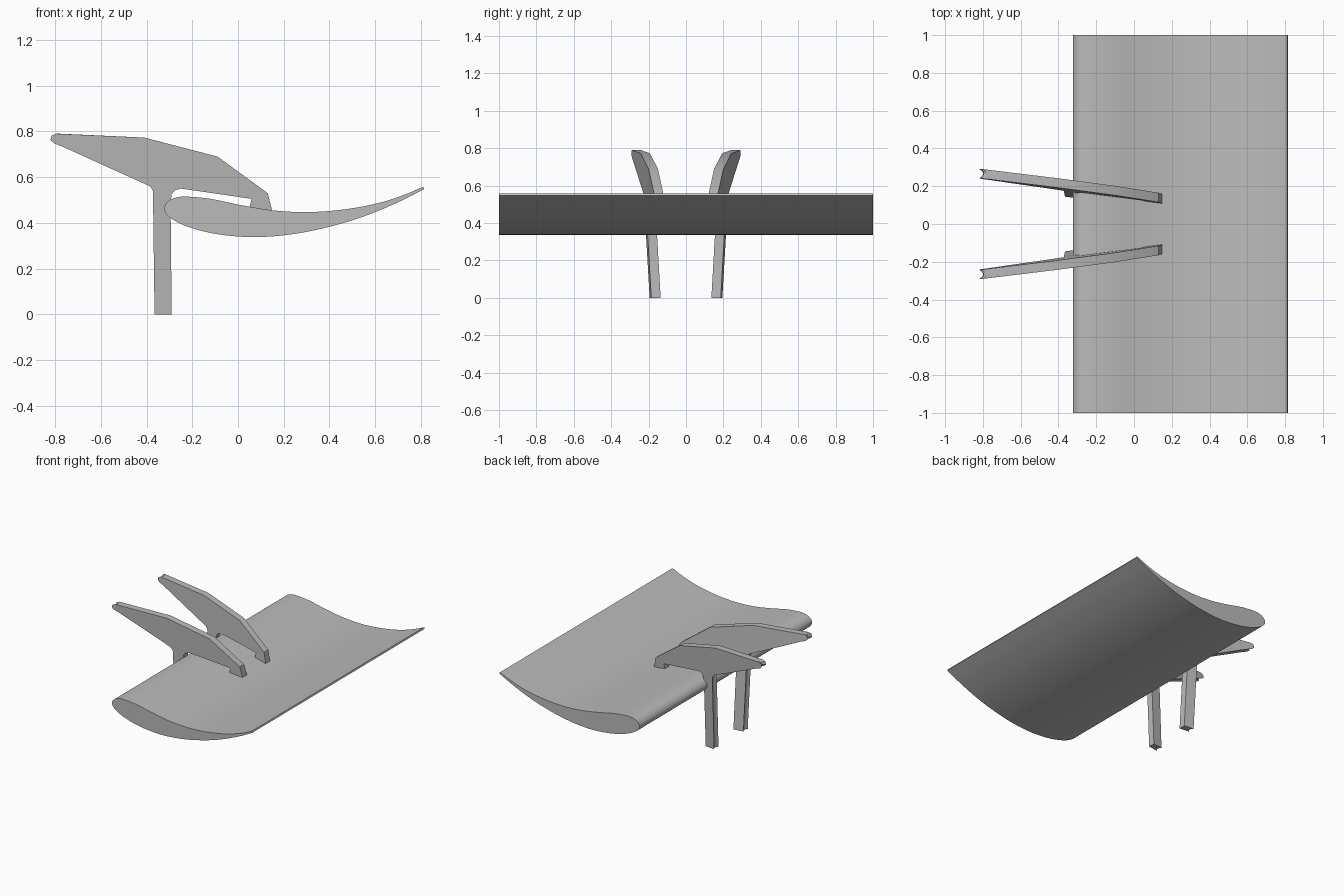
import bpy
from mathutils import Vector

cube = bpy.data.objects.get("Cube")
if cube:
    bpy.data.objects.remove(cube)

grey = bpy.data.materials.new("satin_grey")
grey.use_nodes = True
GREY = (0.5, 0.5, 0.5, 1)
grey.diffuse_color = GREY
grey.node_tree.nodes["Principled BSDF"].inputs["Base Color"].default_value = GREY


def smooth_path(points, steps=5):
    """Catmull-Rom curve through the points."""
    pts = [Vector(p) for p in points]
    pts = [2 * pts[0] - pts[1]] + pts + [2 * pts[-1] - pts[-2]]
    out = []
    for a, b, c, d in zip(pts, pts[1:], pts[2:], pts[3:]):
        for i in range(steps):
            t = i / steps
            out.append(0.5 * (2 * b + (c - a) * t + (2 * a - 5 * b + 4 * c - d) * t**2
                              + (3 * b - a - 3 * c + d) * t**3))
    return out + [pts[-2]]


def loft(name, rings, angle):
    """Skin equal rings and cap both ends."""
    n = len(rings[0])
    verts = [v for ring in rings for v in ring]
    faces = [list(range(n)), list(range(len(verts) - 1, len(verts) - n - 1, -1))]
    for r in range(len(rings) - 1):
        for i in range(n):
            j = (i + 1) % n
            faces.append([r * n + j, r * n + i, (r + 1) * n + i, (r + 1) * n + j])
    mesh = bpy.data.meshes.new(name)
    mesh.from_pydata(verts, [], faces)
    mesh.materials.append(grey)
    obj = bpy.data.objects.new(name, mesh)
    bpy.context.collection.objects.link(obj)
    bpy.ops.object.select_all(action='DESELECT')
    obj.select_set(True)
    bpy.context.view_layer.objects.active = obj
    bpy.ops.object.mode_set(mode='EDIT')
    bpy.ops.mesh.select_all(action='SELECT')
    bpy.ops.mesh.normals_make_consistent(inside=False)
    bpy.ops.object.mode_set(mode='OBJECT')
    bpy.ops.object.shade_smooth_by_angle(angle=angle)
    return obj


# Wing blade: cambered section from trailing edge over the top, round the nose and back
section = smooth_path([
    (.81, .558), (.72, .52), (.6, .483), (.45, .457), (.3, .447), (.15, .455), (0, .48),
    (-.12, .505), (-.23, .515), (-.28, .508), (-.31, .49), (-.323, .46), (-.3, .425),
    (-.23, .387), (-.13, .358), (-.02, .342), (.1, .338), (.25, .352), (.4, .383),
    (.55, .428), (.7, .49), (.815, .548)])
loft("wing_blade", [[(x, y, z) for x, z in section] for y in (-1, 1)], 0.6)

# Swan-neck brackets: (x, z, depth of the scoop in the leading edge)
outline = [
    (-.795, .79, .012), (-.41, .773, 0), (-.09, .69, 0), (.13, .53, 0), (.15, .45, 0),
    (.05, .465, 0), (.06, .505, 0), (-.25, .55, 0), (-.275, .543, 0), (-.29, .525, 0),
    (-.295, .49, 0), (-.29, 0, 0), (-.365, 0, .012), (-.372, .54, .012), (-.385, .56, 0),
    (-.76, .73, .012), (-.805, .748, .02), (-.82, .762, .022), (-.815, .782, .02)]
HALF = 0.025
for side, name in ((1, "left_bracket"), (-1, "right_bracket")):
    rings = []
    for t in (-1, -0.5, 0, 0.5, 1):
        scoop = 1 - t * t
        rings.append([(x + d * scoop, side * (0.126 - 0.119 * x + 0.056 * z + t * HALF), z)
                      for x, z, d in outline])
    loft(name, rings, 0.5)
